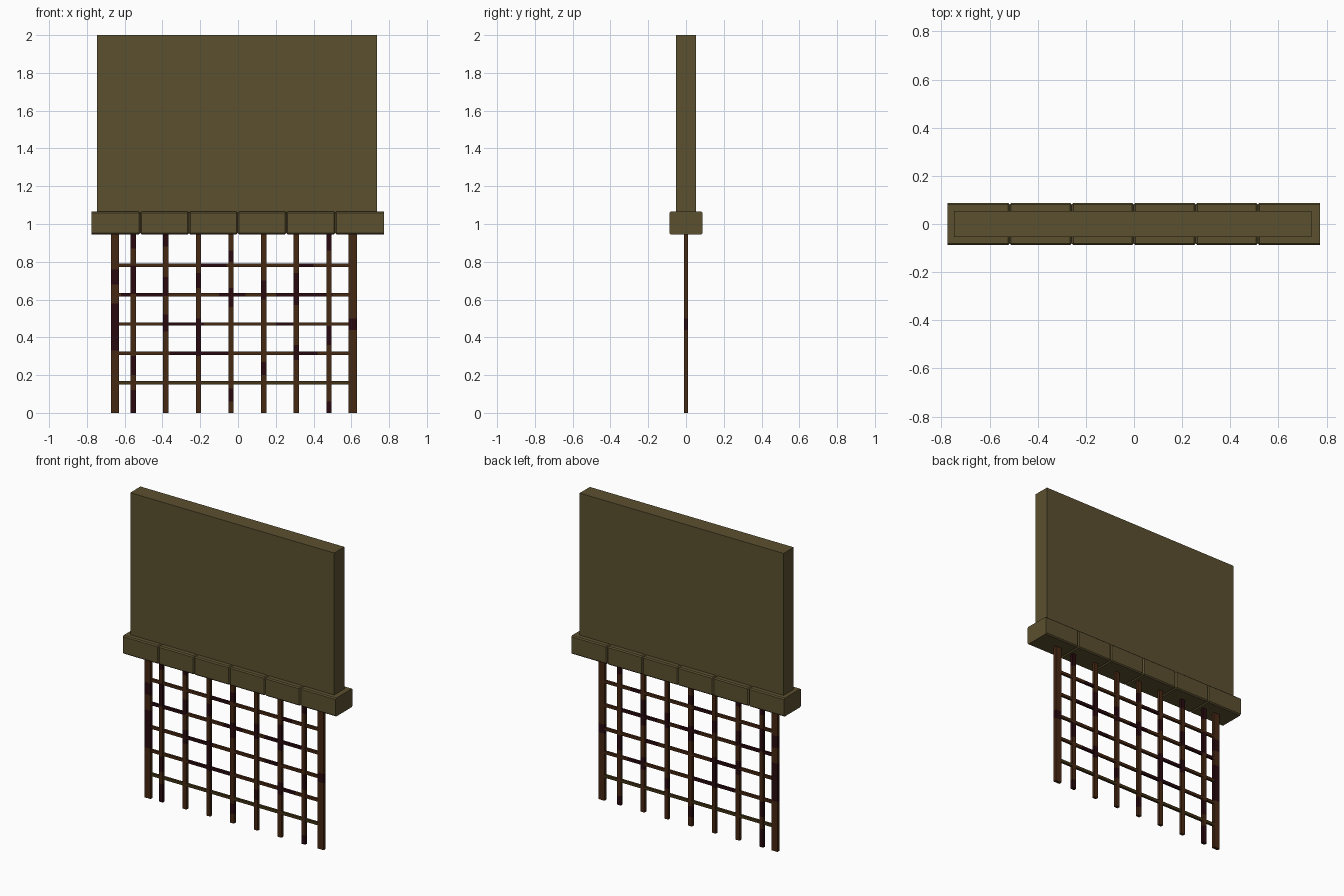
import bpy, bmesh
from mathutils import Vector

default = bpy.data.objects.get("Cube")
if default:
    bpy.data.objects.remove(default, do_unlink=True)


def material(name, rgb):
    m = bpy.data.materials.new(name)
    m.use_nodes = True
    m.diffuse_color = (*rgb, 1)
    bsdf = next(n for n in m.node_tree.nodes if n.type == 'BSDF_PRINCIPLED')
    bsdf.inputs["Base Color"].default_value = (*rgb, 1)
    return m


STONE = material("olive stone", (0.105, 0.08, 0.029))
RUST = material("rusty brown", (0.062, 0.021, 0.006))
DARK = material("dark maroon rust", (0.022, 0.003, 0.005))
MOSS = material("mossy brown", (0.055, 0.034, 0.008))


def box_mesh(lo, hi):
    lo, hi = Vector(lo), Vector(hi)
    bm = bmesh.new()
    bmesh.ops.create_cube(bm, size=1)
    for v in bm.verts:
        v.co = (lo + hi) / 2 + v.co * (hi - lo)
    return bm


def finish(bm, name, mats):
    mesh = bpy.data.meshes.new(name)
    bm.to_mesh(mesh)
    bm.free()
    for m in mats:
        mesh.materials.append(m)
    ob = bpy.data.objects.new(name, mesh)
    bpy.context.collection.objects.link(ob)
    return ob


def bar(name, lo, hi, axis, patches, base=RUST):
    """Box bar, cut across its length so that patches take the darker rust."""
    bm = box_mesh(lo, hi)
    normal = Vector((axis == 0, 0, axis == 2))
    for cut in {c for p in patches for c in p}:
        if lo[axis] < cut < hi[axis]:
            bmesh.ops.bisect_plane(bm, geom=bm.verts[:] + bm.edges[:] + bm.faces[:],
                                   plane_co=normal * cut, plane_no=normal)
    for f in bm.faces:
        c = f.calc_center_median()[axis]
        f.material_index = int(any(a <= c <= b for a, b in patches))
    finish(bm, name, [base, DARK])


# Upper wall slab
finish(box_mesh((-0.747, -0.053, 1.04), (0.737, 0.053, 2)), "wall", [STONE])

# Row of lintel blocks, chamfered except at the two outer ends
LEFT, RIGHT, COUNT = -0.775, 0.772, 6
step = (RIGHT - LEFT) / COUNT
for i in range(COUNT):
    x0 = LEFT + i * step
    bm = box_mesh((x0, -0.088, 0.945), (x0 + step, 0.088, 1.066))
    edges = [e for e in bm.edges
             if not all(v.co.x < LEFT + 0.01 or v.co.x > RIGHT - 0.01 for v in e.verts)]
    bmesh.ops.bevel(bm, geom=edges, offset=0.007, segments=1, affect='EDGES')
    finish(bm, f"lintel_block_{i + 1}", [STONE])

# Wide side posts
TOP = 0.96
bar("post_right", (-0.673, -0.01, 0), (-0.629, 0.01, TOP), 2, [(0.33, 0.58), (0.68, 0.76)])
bar("post_left", (0.586, -0.01, 0), (0.63, 0.01, TOP), 2, [(0.44, 0.5)])

# Thin upright bars with their dark patches
upright_patches = [
    [(0, 0.12), (0.2, 0.3), (0.63, 0.78), (0.87, TOP)],
    [(0.43, 0.52), (0.62, 0.72), (0.88, TOP)],
    [(0.3, 0.5), (0.66, 0.74)],
    [(0.06, 0.13), (0.56, 0.66), (0.8, 0.86)],
    [(0.2, 0.27), (0.6, 0.7)],
    [(0.28, 0.36), (0.57, 0.74)],
    [(0, 0.06), (0.36, 0.46), (0.86, TOP)],
]
for i, patches in enumerate(upright_patches):
    x = -0.555 + i * 0.1728
    bar(f"upright_bar_{i + 1}", (x - 0.014, -0.01, 0), (x + 0.014, 0.01, TOP), 2, patches)

# Horizontal cross bars
cross_patches = [
    [],
    [(-0.36, -0.04), (0.3, 0.42)],
    [(-0.4, -0.18), (0.2, 0.3)],
    [(-0.62, -0.4), (-0.1, 0.04), (0.2, 0.5)],
    [(-0.2, -0.06), (0.3, 0.4)],
]
for i, patches in enumerate(cross_patches):
    z = 0.16 + i * 0.1552
    bar(f"cross_bar_{i + 1}", (-0.635, -0.008, z - 0.009), (0.592, 0.008, z + 0.009), 0,
        patches, RUST if i else MOSS)
